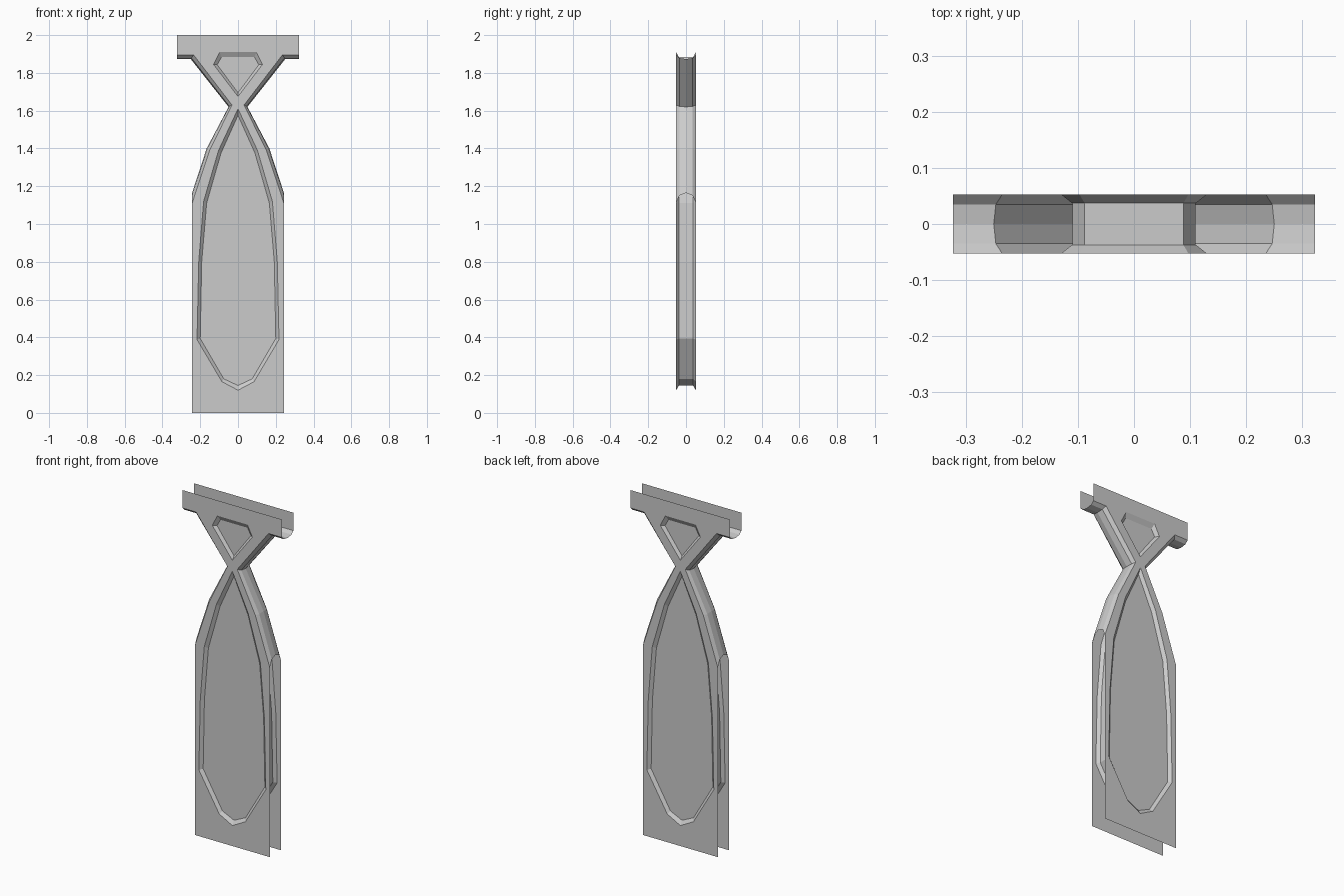
import bpy, bmesh

if "Cube" in bpy.data.objects:
    bpy.data.objects.remove(bpy.data.objects["Cube"])

Y_SKIN, Y_PANEL = 0.0525, 0.037

# Right-hand half profiles (x, z)
edge = [(0.323, 1.895), (0.235, 1.895), (0.032, 1.63), (0.15, 1.39), (0.243, 1.11)]
bulge = [(0.323, 1.873), (0.25, 1.873), (0.05, 1.62), (0.166, 1.40), (0.243, 1.165)]
tear_rim = [(0, 0.12), (0.085, 0.165), (0.217, 0.388), (0.208, 0.80),
            (0.182, 1.12), (0.103, 1.39), (0, 1.61)]
tear_in = [(0, 0.145), (0.075, 0.18), (0.2, 0.394), (0.192, 0.80),
           (0.166, 1.11), (0.09, 1.375), (0, 1.575)]
kite_rim = [(0, 1.675), (0.13, 1.845), (0.097, 1.91)]
kite_in = [(0, 1.695), (0.11, 1.843), (0.088, 1.883)]


def full(half):
    """Close a half profile by mirroring it across x = 0."""
    return half + [(-x, z) for x, z in reversed(half) if x > 0]


def finish(name, bm):
    bmesh.ops.recalc_face_normals(bm, faces=bm.faces)
    mesh = bpy.data.meshes.new(name)
    bm.to_mesh(mesh)
    bm.free()
    obj = bpy.data.objects.new(name, mesh)
    bpy.context.collection.objects.link(obj)
    return obj


def ring(bm, pts, y):
    return [bm.verts.new((x, y, z)) for x, z in pts]


def bridge(bm, a, b, closed):
    n = len(a)
    for i in range(n if closed else n - 1):
        j = (i + 1) % n
        bm.faces.new((a[i], a[j], b[j], b[i]))


# Front and back skins with a kite and a teardrop opening
outline = full([(0.243, 0)] + edge[::-1] + [(0.323, 2.0)])
for name, y in (("front_skin", -Y_SKIN), ("back_skin", Y_SKIN)):
    bm = bmesh.new()
    edges = []
    for pts in (outline, full(tear_rim), full(kite_rim)):
        vs = ring(bm, pts, y)
        edges += [bm.edges.new((vs[i - 1], vs[i])) for i in range(len(vs))]
    bmesh.ops.triangle_fill(bm, edges=edges, use_beauty=True,
                            normal=(0, 1 if y > 0 else -1, 0))
    bmesh.ops.dissolve_limit(bm, angle_limit=0.01, verts=bm.verts, edges=bm.edges)
    finish(name, bm)

# Recessed panels: bevelled rims on both faces joined by an inner wall
for name, rim, inner in (("teardrop_recess", tear_rim, tear_in),
                         ("kite_recess", kite_rim, kite_in)):
    bm = bmesh.new()
    rim, inner = full(rim), full(inner)
    rings = [ring(bm, p, y) for p, y in ((rim, -Y_SKIN), (inner, -Y_PANEL),
                                         (inner, Y_PANEL), (rim, Y_SKIN))]
    for a, b in zip(rings, rings[1:]):
        bridge(bm, a, b, True)
    bm.faces.new(rings[1])
    bm.faces.new(rings[2])
    finish(name, bm)

# Outward-bulging gutter walls that close the upper sides
section = [(-Y_SKIN, 0), (-0.035, 0.75), (0, 1), (0.035, 0.75), (Y_SKIN, 0)]
for name, s in (("right_gutter_wall", 1), ("left_gutter_wall", -1)):
    bm = bmesh.new()
    rings = []
    for y, t in section:
        pts = [(s * (a + (c - a) * t), b + (d - b) * t)
               for (a, b), (c, d) in zip(edge, bulge)]
        rings.append(ring(bm, pts, y))
    for a, b in zip(rings, rings[1:]):
        bridge(bm, a, b, False)
    finish(name, bm)
